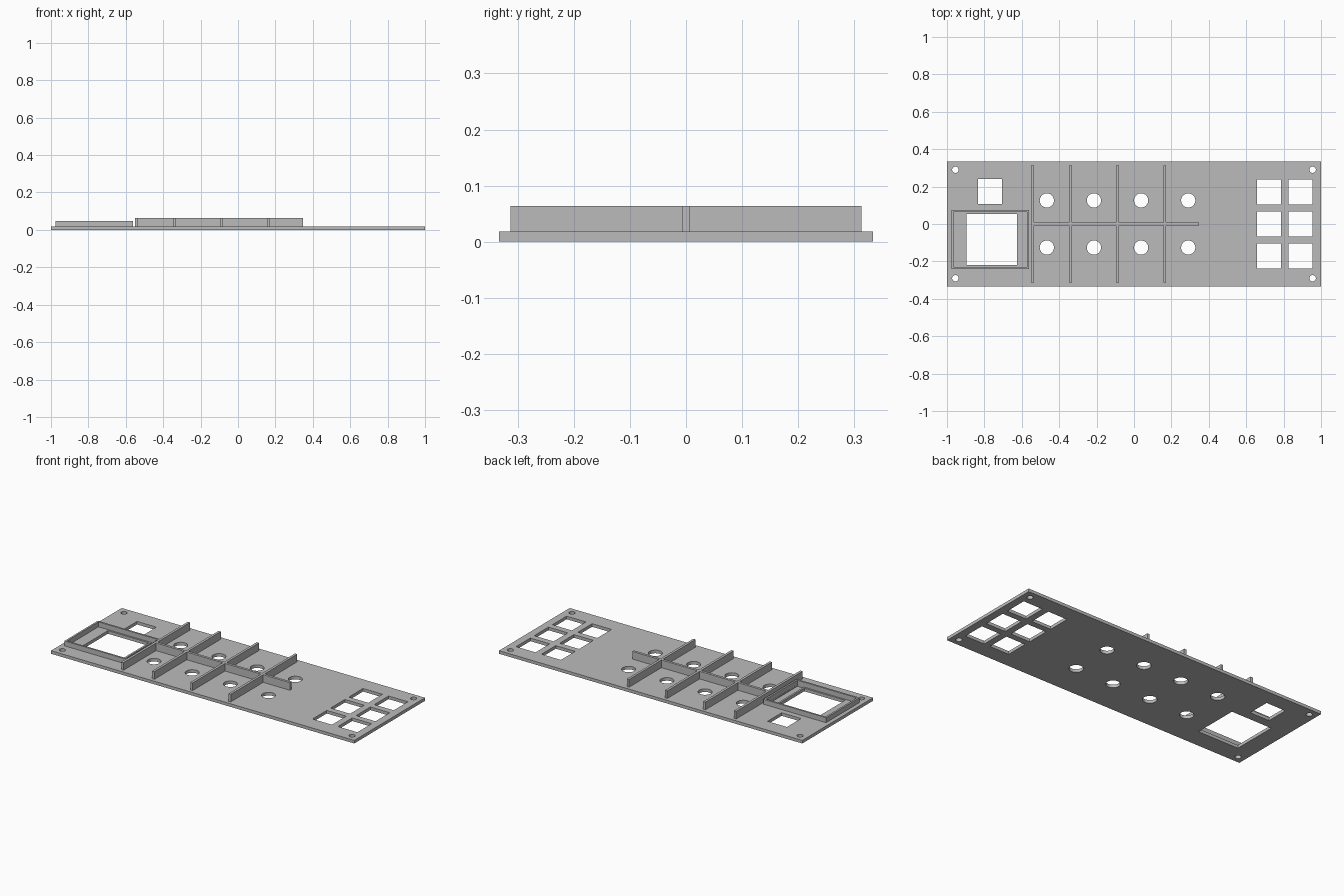
import bpy
import bmesh
from mathutils import Matrix, Vector

default = bpy.data.objects.get("Cube")
if default:
    bpy.data.objects.remove(default, do_unlink=True)

GREY = (0.5, 0.5, 0.5, 1.0)
mat = bpy.data.materials.new("plain_grey")
mat.use_nodes = True
mat.diffuse_color = GREY
mat.node_tree.nodes["Principled BSDF"].inputs["Base Color"].default_value = GREY

PLATE_TOP = 0.0185
RIB_TOP = 0.064
FRAME_TOP = 0.048
RIB_W = 0.015


def add_box(bm, x0, x1, y0, y1, z0, z1):
    centre = Vector((x0 + x1, y0 + y1, z0 + z1)) / 2
    size = Matrix.Diagonal((x1 - x0, y1 - y0, z1 - z0, 1))
    bmesh.ops.create_cube(bm, size=1, matrix=Matrix.Translation(centre) @ size)


def add_cylinder(bm, x, y, radius, sides=40):
    bmesh.ops.create_cone(bm, cap_ends=True, segments=sides, radius1=radius,
                          radius2=radius, depth=0.2,
                          matrix=Matrix.Translation((x, y, 0)))


def make_object(name, bm):
    mesh = bpy.data.meshes.new(name)
    bm.to_mesh(mesh)
    bm.free()
    mesh.materials.append(mat)
    obj = bpy.data.objects.new(name, mesh)
    bpy.context.collection.objects.link(obj)
    return obj


def box(name, *bounds):
    bm = bmesh.new()
    add_box(bm, *bounds)
    return make_object(name, bm)


def cut(target, cutter):
    mod = target.modifiers.new("cut_" + cutter.name, "BOOLEAN")
    mod.operation = "DIFFERENCE"
    mod.solver = "EXACT"
    mod.object = cutter
    cutter.hide_render = True
    cutter.hide_viewport = True
    cutter.display_type = "WIRE"


# Flat panel
panel = box("panel", -1, 1, -0.333, 0.333, 0, PLATE_TOP)

# Openings through the panel: buttons, windows, knob holes, screw holes
bm = bmesh.new()
for x in (0.722, 0.89):
    for y in (-0.171, 0, 0.171):
        add_box(bm, x - 0.064, x + 0.064, y - 0.067, y + 0.067, -0.1, 0.1)
add_box(bm, -0.834, -0.706, 0.107, 0.24, -0.1, 0.1)
add_box(bm, -0.895, -0.626, -0.22, 0.053, -0.1, 0.1)
for i in range(4):
    for y in (-0.126, 0.126):
        add_cylinder(bm, -0.466 + 0.252 * i, y, 0.038)
for x in (-0.955, 0.955):
    for y in (-0.29, 0.29):
        add_cylinder(bm, x, y, 0.017)
cut(panel, make_object("panel_openings", bm))

# Shallow recess beside the screen opening
cut(panel, box("screen_recess", -0.615, -0.574, -0.23, 0.062, 0.012, 0.1))

# Raised wall around the screen
x0, x1, y0, y1, w = -0.976, -0.562, -0.241, 0.074, 0.011
bm = bmesh.new()
add_box(bm, x0, x1, y0, y1, PLATE_TOP, FRAME_TOP)
frame = make_object("screen_frame", bm)
cut(frame, box("frame_opening", x0 + w, x1 - w, y0 + w, y1 - w, 0, 0.1))

# Stiffening ribs: one long spine and four cross ribs
for i, x in enumerate((-0.543, -0.34, -0.088, 0.164)):
    box(f"cross_rib_{i + 1}", x - RIB_W / 2, x + RIB_W / 2, -0.313, 0.313,
        PLATE_TOP, RIB_TOP)
box("spine_rib", -0.543, 0.348, -RIB_W / 2, RIB_W / 2, PLATE_TOP, RIB_TOP)
